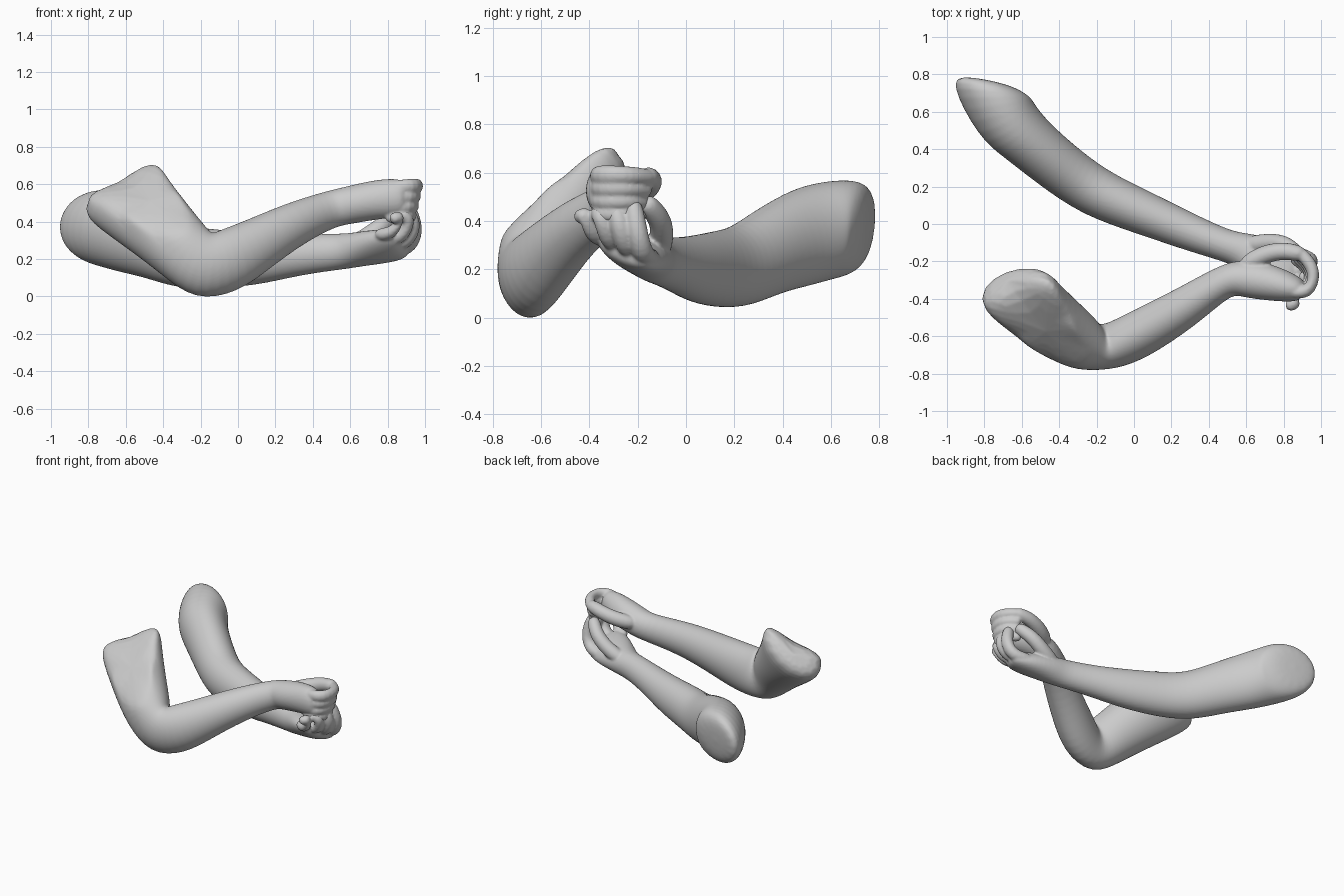
import bpy, bmesh, math
from mathutils import Vector

if "Cube" in bpy.data.objects:
    bpy.data.objects.remove(bpy.data.objects["Cube"])


def tube(bm, rings, ref=(0, 0, 1), n=14, end_dir=None, grow=1.0, cut=None, sharp=False):
    """Loft elliptical rings: (x, y, z, half width, half height, roll degrees)."""
    pts = [Vector(r[:3]) for r in rings]
    loops = []
    for i, r in enumerate(rings):
        a = (pts[i] - pts[i - 1]).normalized() if i else Vector()
        b = (pts[i + 1] - pts[i]).normalized() if i < len(pts) - 1 else Vector()
        t = (a + b).normalized()
        if i < 2 and end_dir:
            t = Vector(end_dir).normalized()
        h = t.cross(Vector(ref)).normalized()
        v = h.cross(t)
        k = math.radians(r[5]) if len(r) > 5 else 0
        h, v = h * math.cos(k) + v * math.sin(k), v * math.cos(k) - h * math.sin(k)
        loops.append([bm.verts.new(pts[i] + h * r[3] * grow * math.cos(2 * math.pi * j / n)
                                   + v * r[4] * grow * math.sin(2 * math.pi * j / n)) for j in range(n)])
    for p, q in zip(loops, loops[1:]):
        for j in range(n):
            bm.faces.new((p[j], p[(j + 1) % n], q[(j + 1) % n], q[j]))
    bm.faces.new(loops[-1])
    rim = bm.faces.new(loops[0][::-1]).edges[:]
    if cut:
        # slice the outer shoulder and close it
        out = bmesh.ops.bisect_plane(bm, geom=bm.verts[:] + bm.edges[:] + bm.faces[:],
                                     plane_co=cut[0], plane_no=cut[1], clear_outer=True)
        edges = [e for e in out["geom_cut"] if isinstance(e, bmesh.types.BMEdge)]
        bmesh.ops.holes_fill(bm, edges=edges, sides=0)
        rim = [e for e in rim if e.is_valid] + edges
    if sharp:
        crease = bm.edges.layers.float.get("crease_edge") or bm.edges.layers.float.new("crease_edge")
        pairs = [tuple(e.verts) for e in rim if e.is_valid]
        for a, b in pairs:
            e = bm.edges.get((a, b))
            if e:
                e[crease] = 0.8


def finger(bm, path, r, ref):
    """Tapered finger with a rounded tip."""
    p = [Vector(q) for q in path]
    d = (p[-1] - p[-2]).normalized()
    p += [p[-1] + d * r * 0.6, p[-1] + d * r * 0.95]
    size = [1.05, 1.1, 1.02, 0.95, 0.78, 0.4]
    tube(bm, [(*q, r * s, r * s) for q, s in zip(p, size)], ref, 10, grow=1.05)


def finish(bm, name):
    """Round the cage, fuse fingers and palm into one skin, soften the joins."""
    bmesh.ops.recalc_face_normals(bm, faces=bm.faces)
    me = bpy.data.meshes.new(name)
    bm.to_mesh(me)
    bm.free()
    ob = bpy.data.objects.new(name, me)
    bpy.context.collection.objects.link(ob)
    m = ob.modifiers.new("round", 'SUBSURF')
    m.levels = m.render_levels = 2
    m = ob.modifiers.new("fuse", 'REMESH')
    m.mode = 'VOXEL'
    m.voxel_size = 0.0085
    m.use_smooth_shade = True
    m = ob.modifiers.new("soften", 'SMOOTH')
    m.factor, m.iterations = 0.5, 3


# Front arm: cut shoulder end, bent elbow, wrist and palm
bm = bmesh.new()
tube(bm, [(-.665, -.32, .625, .14, .255, 42), (-.57, -.42, .515, .17, .23, 34),
          (-.425, -.54, .375, .172, .195, 25), (-.29, -.635, .245, .152, .175, 12),
          (-.185, -.668, .155, .118, .185), (-.06, -.635, .182, .13, .175),
          (.1, -.55, .275, .125, .145), (.3, -.43, .39, .107, .118),
          (.5, -.29, .47, .085, .098), (.58, -.29, .485, .1, .1),
          (.72, -.31, .515, .1, .105), (.85, -.345, .53, .075, .105),
          (.91, -.36, .53, .05, .08)], grow=1.03,
     cut=((-.55, -.3, .78), (-.1, -.7, .7)), sharp=True)
# Front hand: four stacked fingers curling inward, thumb on top
for i in range(4):
    z, s = .592 - .053 * i, .01 * i
    finger(bm, [(.78, -.35, z - .015), (.94 - s, -.385, z), (.975 - s, -.25, z),
                (.9 - s, -.165 - s, z - .01)], .037 - .001 * i, (0, 0, 1))
finger(bm, [(.57, -.24, .5), (.68, -.165, .53), (.79, -.14, .565), (.87, -.155, .58)], .047, (0, 0, 1))
finish(bm, "front_arm_and_hand")

# Back arm: slanted shoulder end, nearly straight, palm turned up
bm = bmesh.new()
tube(bm, [(-.775, .765, .375, .13, .11), (-.775, .725, .38, .222, .2), (-.69, .565, .36, .175, .205),
          (-.59, .465, .325, .15, .2), (-.45, .345, .275, .142, .18),
          (-.3, .23, .21, .137, .168), (-.15, .14, .2, .13, .16),
          (.1, .04, .2, .113, .14), (.3, -.045, .22, .098, .11),
          (.5, -.12, .237, .083, .098), (.58, -.14, .242, .095, .095, 10),
          (.7, -.19, .26, .13, .085, 22), (.82, -.25, .275, .145, .068, 25),
          (.88, -.275, .285, .12, .04, 25)], end_dir=(-.2, -.97, .1), grow=1.035)
# Back hand: four fingers curling upward, thumb beside
for i in range(4):
    y, z, x = -.16 - .068 * i, .23 + .028 * i, -.009 * i * i
    finger(bm, [(.77 + x * .5, y + .03, z + .015), (.915 + x, y - .02, z + .02),
                (.955 + x, y - .04 - .004 * i, z + .12),
                (.925 + x, y - .055 - .004 * i, .445 - .008 * i)], .042 - .002 * i, (0, 1, 0))
finger(bm, [(.58, -.12, .26), (.7, -.1, .32), (.8, -.1, .4), (.86, -.15, .46)], .047, (0, 1, 0))
finish(bm, "back_arm_and_hand")
